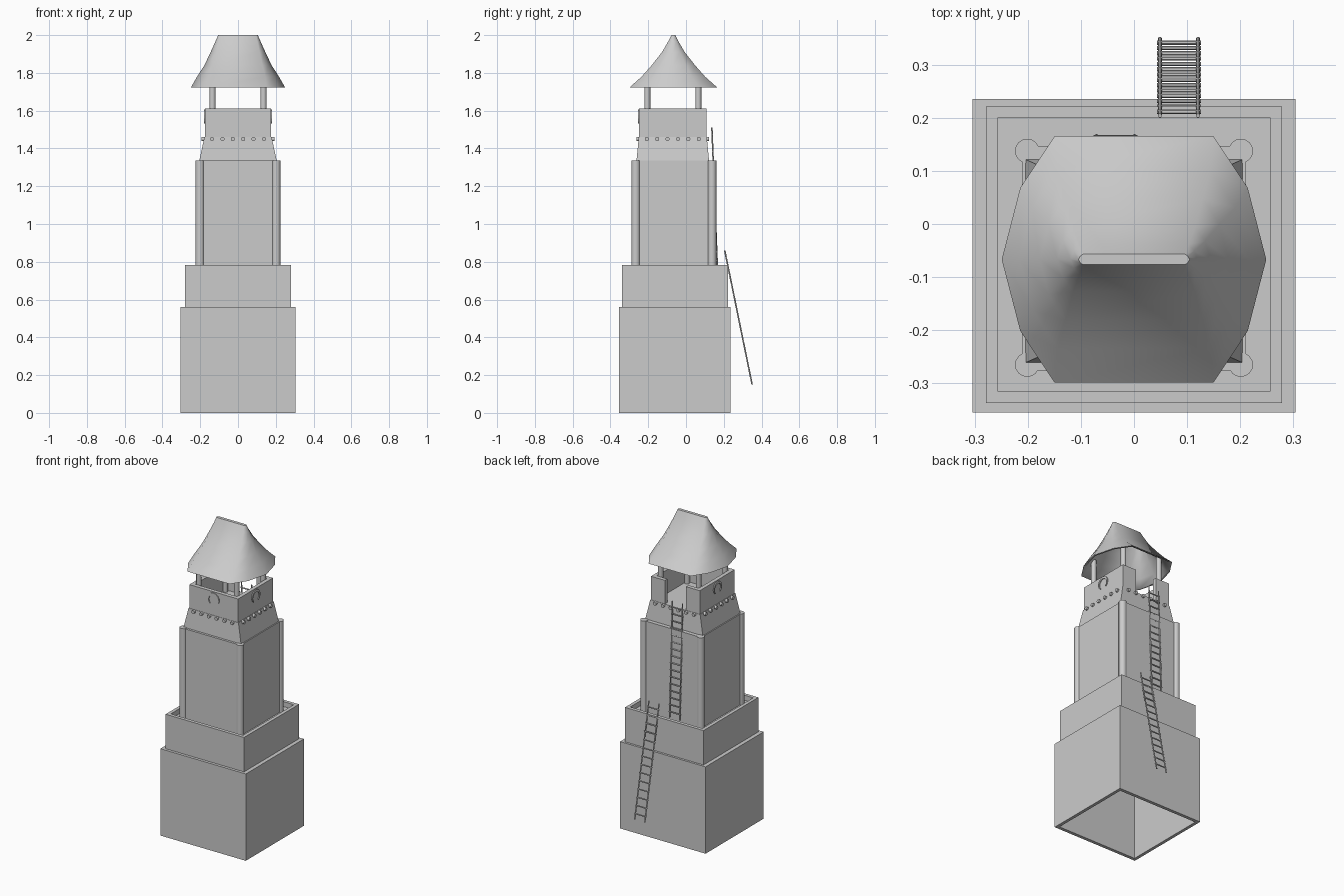
import bpy, bmesh, math
from mathutils import Vector

if "Cube" in bpy.data.objects:
    bpy.data.objects.remove(bpy.data.objects["Cube"])

CY = -0.06   # centre line of the lower tiers
TY = -0.07   # centre line of the lookout


def add_mesh(name, verts, faces, smooth=False):
    me = bpy.data.meshes.new(name)
    me.from_pydata(verts, [], faces)
    bm = bmesh.new()
    bm.from_mesh(me)
    bmesh.ops.recalc_face_normals(bm, faces=bm.faces)
    bm.to_mesh(me)
    bm.free()
    ob = bpy.data.objects.new(name, me)
    bpy.context.collection.objects.link(ob)
    if smooth:
        shade(ob)
    return ob


def shade(ob, angle=50):
    bpy.ops.object.select_all(action='DESELECT')
    ob.select_set(True)
    bpy.context.view_layer.objects.active = ob
    bpy.ops.object.shade_smooth_by_angle(angle=math.radians(angle))


def loft(name, rings, smooth=False):
    """Skin rings of equal length and cap both ends."""
    n = len(rings[0])
    verts = [p for r in rings for p in r]
    faces = [(i * n + j, i * n + (j + 1) % n, (i + 1) * n + (j + 1) % n, (i + 1) * n + j)
             for i in range(len(rings) - 1) for j in range(n)]
    faces += [tuple(range(n)), tuple(range(len(verts) - n, len(verts)))]
    return add_mesh(name, verts, faces, smooth)


def square_loft(name, levels, cy):
    """levels: (half x, half y, z)"""
    return loft(name, [[(sx * hx, cy + sy * hy, z) for sx, sy in ((-1, -1), (1, -1), (1, 1), (-1, 1))]
                       for hx, hy, z in levels])


def box(name, x0, x1, y0, y1, z0, z1):
    return loft(name, [[(x0, y0, z), (x1, y0, z), (x1, y1, z), (x0, y1, z)] for z in (z0, z1)])


def rod(name, a, b, r, sides=12):
    a, b = Vector(a), Vector(b)
    q = (b - a).to_track_quat('Z', 'Y')
    ring = [q @ Vector((r * math.cos(t), r * math.sin(t), 0))
            for t in (2 * math.pi * i / sides for i in range(sides))]
    return loft(name, [[p + c for p in ring] for c in (a, b)], sides > 8)


# hollow base, open underneath
square_loft("base", [(0.285, 0.275, 0.535), (0.285, 0.275, 0), (0.305, 0.296, 0),
                     (0.305, 0.296, 0.56)], CY)
# second tier with a raised rim around a sunken deck
square_loft("second_tier", [(0.28, 0.28, 0.56), (0.28, 0.28, 0.782), (0.258, 0.258, 0.782),
                            (0.258, 0.258, 0.75)], CY + 0.002)
# shaft and its corner pillars
square_loft("shaft", [(0.212, 0.212, 0.75), (0.212, 0.212, 1.335)], -0.065)
for sx in (-1, 1):
    for sy in (-1, 1):
        x, y = sx * 0.202, -0.064 + sy * 0.202
        rod("corner_pillar", (x, y, 0.75), (x, y, 1.337), 0.023, 16)
        # roof posts
        x, y = sx * 0.135, TY + sy * 0.135
        rod("roof_post", (x, y, 1.46), (x, y, 1.79), 0.016, 12)

# flared lookout platform
square_loft("lookout_platform", [(0.205, 0.192, 1.335), (0.178, 0.18, 1.46)], TY)
# parapet, with a gap at the back for the ladder
W, H, T, Z0, Z1 = 0.174, 0.178, 0.025, 1.455, 1.612
box("parapet_front", -W, W, TY - H, TY - H + T, Z0, Z1)
for s in (-1, 1):
    xs = sorted((s * W, s * (W - T)))
    box("parapet_side", *xs, TY - H + T, TY + H - T, Z0, Z1)
    xs = sorted((s * W, s * 0.075))
    box("parapet_back", *xs, TY + H - T, TY + H, Z0, Z1)

# studs around the lookout
for k in range(4):
    a = k * math.pi / 2
    out = Vector((math.sin(a), -math.cos(a), 0))
    along = Vector((math.cos(a), math.sin(a), 0))
    for i in range(6):
        p = Vector((0, TY, 1.45)) + along * (i - 2.5) * 0.055
        rod("stud", p + out * 0.165, p + out * 0.193, 0.011, 10)
    if k == 2:
        continue
    # horseshoe relief on the parapet faces
    d = H if k == 0 else W
    rings = []
    for i in range(13):
        t = math.radians(-50 + i * 280 / 12)
        w = 0.002 + 0.005 * math.sin(math.pi * i / 12)
        ring = []
        for r, o in ((-w, -0.004), (w, -0.004), (w, 0.006), (-w, 0.006)):
            rr = 0.037 + r
            ring.append(Vector((0, TY, 1.562)) + along * rr * math.cos(t)
                        + Vector((0, 0, rr * math.sin(t))) + out * (d + o))
        rings.append(ring)
    loft("horseshoe_relief", rings)


# ladders
def ladder(x, bottom, top, rungs):
    at = lambda dx, t: (x + dx, bottom[0] + (top[0] - bottom[0]) * t,
                        bottom[1] + (top[1] - bottom[1]) * t)
    for s in (-1, 1):
        rod("ladder_rail", at(s * 0.036, 0), at(s * 0.036, 1), 0.004, 8)
    for i in range(rungs):
        t = 0.05 + 0.9 * i / (rungs - 1)
        rod("ladder_rung", at(-0.042, t), at(0.042, t), 0.004, 6)


ladder(0.085, (0.35, 0.15), (0.205, 0.86), 14)
ladder(-0.035, (0.166, 0.77), (0.137, 1.51), 16)

# hipped roof shell, concave slopes drawn in to a narrow ridge
quarter = [(1, 0), (0.86, 0.58), (0.6, 1)]
outline = quarter + [(-u, v) for u, v in reversed(quarter)]
outline += [(u, -v) for u, v in reversed(outline[1:-1])]
levels = [(0.25, 0.233, 1.722), (0.217, 0.168, 1.78), (0.178, 0.115, 1.84),
          (0.145, 0.06, 1.91), (0.12, 0.028, 1.965), (0.105, 0.01, 2.0)]
roof_rings = []
for i, (a, b, z) in enumerate(levels):
    # corners square up toward the ridge
    f = i / (len(levels) - 1)
    roof_rings.append([(math.copysign(abs(u) + (1 - abs(u)) * f * 0.8, u) * a, -0.067 + v * b, z)
                       for u, v in outline])
inner = [[(x * 0.955, -0.067 + (y + 0.067) * 0.955, z if i == 0 else z - 0.014)
          for x, y, z in r] for i, r in enumerate(roof_rings)]
loft("roof", list(reversed(inner)) + roof_rings, True)
